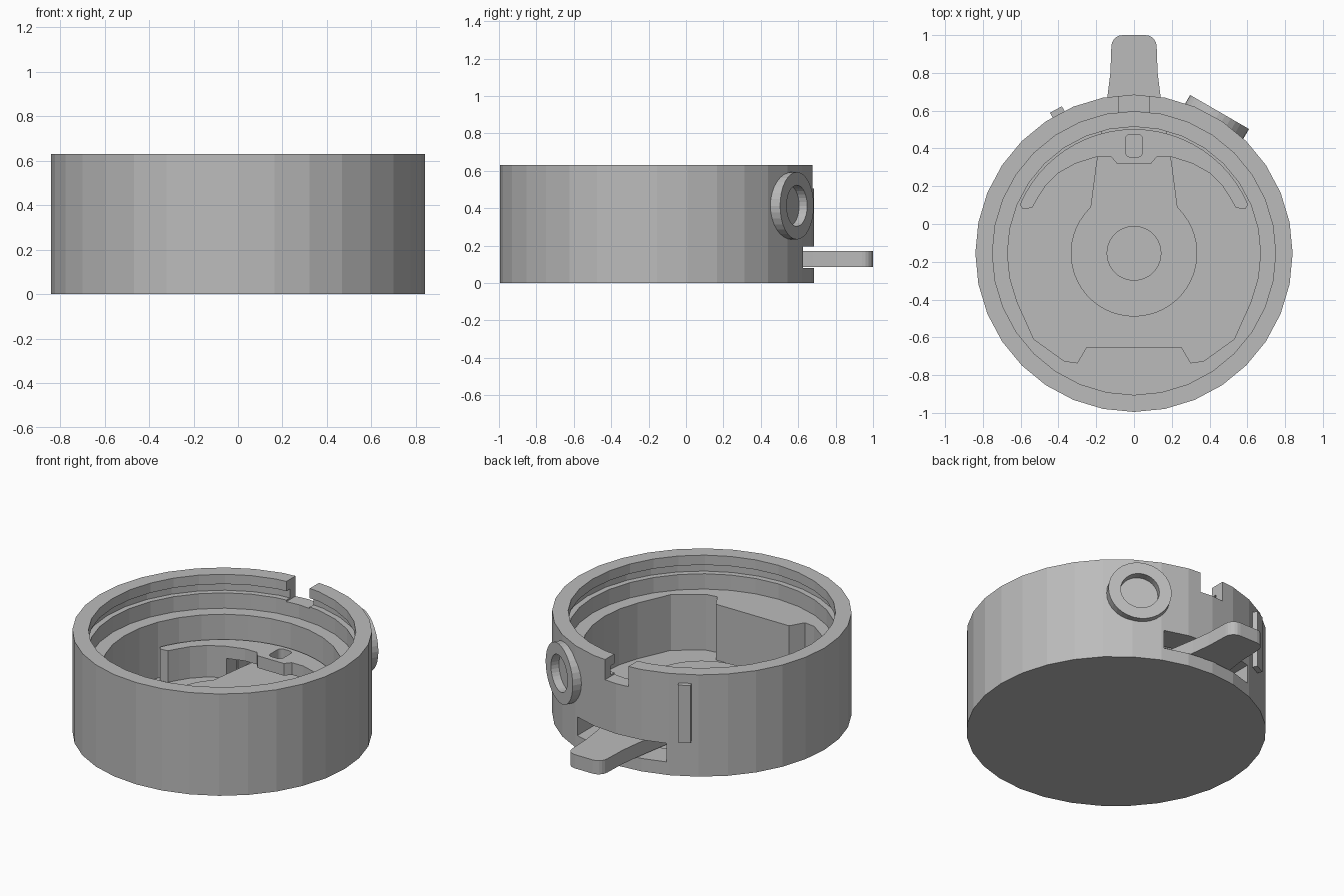
import bpy, bmesh, math
from mathutils import Matrix, Vector

if "Cube" in bpy.data.objects:
    bpy.data.objects.remove(bpy.data.objects["Cube"])

CY = -0.155          # centre of the round body in y
N = 32               # sides of the body

grey = bpy.data.materials.new("plain_grey")
grey.diffuse_color = (0.5, 0.5, 0.5, 1)
grey.use_nodes = True
grey.node_tree.nodes["Principled BSDF"].inputs["Base Color"].default_value = grey.diffuse_color


def prism(name, pts, z0, z1):
    """Extrude a flat outline from z0 to z1."""
    bm = bmesh.new()
    face = bm.faces.new([bm.verts.new((x, y, z0)) for x, y in pts])
    ext = bmesh.ops.extrude_face_region(bm, geom=[face])
    top = [v for v in ext["geom"] if isinstance(v, bmesh.types.BMVert)]
    bmesh.ops.translate(bm, verts=top, vec=(0, 0, z1 - z0))
    bmesh.ops.recalc_face_normals(bm, faces=bm.faces)
    mesh = bpy.data.meshes.new(name)
    bm.to_mesh(mesh)
    bm.free()
    mesh.materials.append(grey)
    ob = bpy.data.objects.new(name, mesh)
    bpy.context.collection.objects.link(ob)
    return ob


def arc(r, a0, a1, steps, cx=0, cy=CY):
    return [(cx + r * math.cos(math.radians(a0 + (a1 - a0) * i / steps)),
             cy + r * math.sin(math.radians(a0 + (a1 - a0) * i / steps)))
            for i in range(steps + 1)]


def circle(r, n=N, cy=CY):
    return arc(r, 0, 360, n, 0, cy)[:-1]


def rect(x0, x1, y0, y1):
    return [(x0, y0), (x1, y0), (x1, y1), (x0, y1)]


def mirrored(half):
    """Close a right-hand outline with its mirror image."""
    return half + [(-x, y) for x, y in reversed(half)]


def cut(ob, cutter, keep=False):
    mod = ob.modifiers.new("cut", "BOOLEAN")
    mod.operation = "DIFFERENCE"
    mod.solver = "EXACT"
    mod.object = cutter
    bpy.context.view_layer.objects.active = ob
    bpy.ops.object.modifier_apply(modifier=mod.name)
    if not keep:
        bpy.data.objects.remove(cutter)


# round body with stepped bore, groove and shaped cavity
body = prism("body", circle(0.84), 0, 0.63)
cut(body, prism("bore", circle(0.75), 0.42, 0.8))
cut(body, prism("groove", circle(0.785), 0.515, 0.57))
low = [(-0.53, -0.61), (-0.37, -0.725), (-0.30, -0.735), (-0.25, -0.65)]
cavity = arc(0.67, -22.5, 202.5, 20) + low + [(-x, y) for x, y in reversed(low)]
cut(body, prism("cavity", cavity, 0.075, 0.5))

# notch in the rim and lever slot through the back wall
cut(body, prism("notch", rect(-0.08, 0.08, 0.4, 0.9), 0.505, 0.8))
slot = prism("slot", rect(-0.305, 0.305, 0.2, 0.9), 0.08, 0.195)
cut(body, slot, keep=True)

# crescent bridge over the lever, with its pocket hole
inner = [(0.59, 0.08), (0.54, 0.085), (0.505, 0.145), (0.47, 0.20),
         (0.40, 0.27), (0.31, 0.32), (0.2, 0.355), (0.12, 0.355), (0.09, 0.32)]
crescent = arc(0.657, 157, 23, 24) + mirrored(inner)
bridge = prism("crescent_bridge", crescent, 0.07, 0.27)
slot.location.z = -0.05
slot.scale.z = 1.256
bpy.context.view_layer.update()
cut(bridge, slot)
hole = []
for cx, cy, a in ((0.02, 0.45, 0), (-0.02, 0.45, 90), (-0.02, 0.38, 180), (0.02, 0.38, 270)):
    hole += arc(0.025, a, a + 90, 4, cx, cy)
cut(bridge, prism("hole", hole, 0.1, 0.4))

# lever with round hub, sticking out of the slot
hub = arc(0.335, -90, 38, 18)[1:]
side = [(0.23, 0.09), (0.2, 0.32), (0.14, 0.68), (0.125, 0.8)]
tip = arc(0.06, 0, 90, 5, 0.06, 0.94)
prism("lever", [(0, CY - 0.335)] + mirrored(hub + side + tip), 0.085, 0.17)

# pivot pin in the hub
prism("pivot_pin", circle(0.145, 40), 0.07, 0.185)

# round socket on the back right, facing 60 degrees
socket = prism("side_socket", circle(0.18, 32, 0), -0.16, 0)
cut(socket, prism("recess", circle(0.11, 32, 0), -0.05, 0.1))
direction = Vector((0.5, math.sqrt(0.75), 0))
pose = Matrix.Translation((0.453, 0.593, 0.413)) @ direction.to_track_quat("Z", "Y").to_matrix().to_4x4()
# open the body wall behind the recess
well = prism("well", circle(0.125, 32, 0), -0.07, 0.1)
well.matrix_world = pose
bpy.context.view_layer.update()
cut(body, well)
# trim the socket so it does not enter the bore
socket.matrix_world = pose
bpy.context.view_layer.update()
cut(socket, prism("trim", circle(0.79), 0.1, 0.8))

# small upright rib on the back left
rib = prism("side_rib", rect(-0.036, 0.036, 0.80, 0.866), 0.22, 0.575)
rib.location.y = CY
rib.rotation_euler.z = math.radians(28.5)
